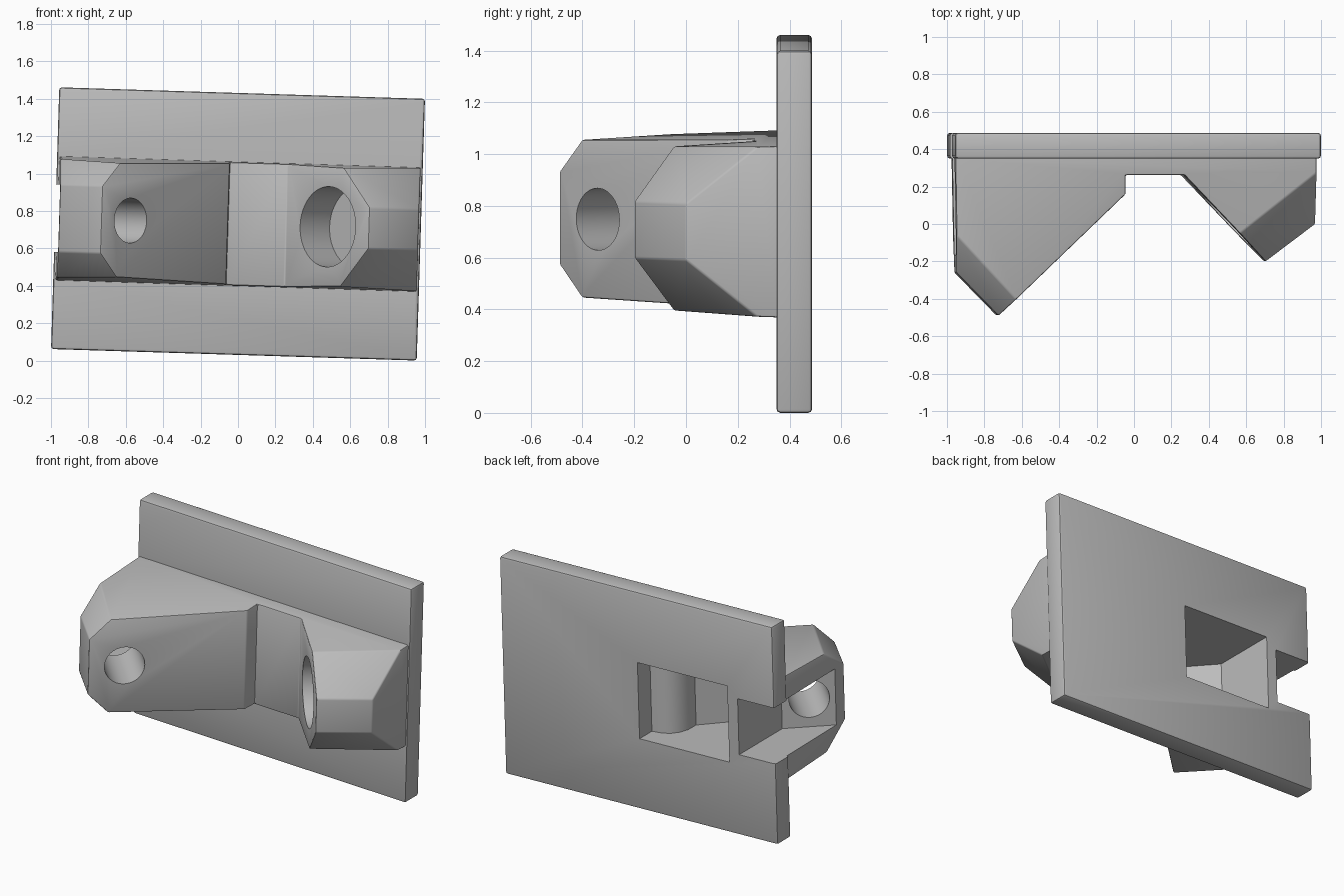
import bpy, bmesh, math
from mathutils import Vector, Matrix

cube = bpy.data.objects.get("Cube")
if cube:
    bpy.data.objects.remove(cube, do_unlink=True)

TILT = math.radians(1.8)
HALF_W, HALF_H = 0.978, 0.70

grey = bpy.data.materials.new("plain_grey")
grey.use_nodes = True
grey.diffuse_color = (0.5, 0.5, 0.5, 1)
grey.node_tree.nodes["Principled BSDF"].inputs["Base Color"].default_value = (0.5, 0.5, 0.5, 1)


def make_object(name, bm):
    bmesh.ops.recalc_face_normals(bm, faces=bm.faces[:])
    mesh = bpy.data.meshes.new(name)
    bm.to_mesh(mesh)
    bm.free()
    obj = bpy.data.objects.new(name, mesh)
    bpy.context.collection.objects.link(obj)
    mesh.materials.append(grey)
    return obj


def prism(outline, half_height):
    """Extrude a plan outline symmetrically; half_height depends on y."""
    bm = bmesh.new()
    rings = [[bm.verts.new((x, y, s * half_height(y))) for x, y in outline] for s in (-1, 1)]
    n = len(outline)
    bm.faces.new(rings[0])
    bm.faces.new(rings[1])
    for i in range(n):
        j = (i + 1) % n
        bm.faces.new((rings[0][i], rings[0][j], rings[1][j], rings[1][i]))
    return bm


def drill(name, centre, direction, radius, start, end):
    """Cylinder along a horizontal direction between two distances."""
    d = Vector(direction).normalized()
    bm = bmesh.new()
    bmesh.ops.create_cone(bm, cap_ends=True, segments=48, radius1=radius,
                          radius2=radius, depth=end - start)
    spin = d.to_track_quat('Z', 'Y').to_matrix().to_4x4()
    place = Matrix.Translation(Vector(centre) + d * (start + end) / 2)
    bmesh.ops.transform(bm, matrix=place @ spin, verts=bm.verts[:])
    return make_object(name, bm)


def apply_modifier(obj, kind, **settings):
    mod = obj.modifiers.new(kind.title(), kind)
    for key, value in settings.items():
        setattr(mod, key, value)
    bpy.context.view_layer.objects.active = obj
    bpy.ops.object.modifier_apply(modifier=mod.name)


def combine(obj, other, operation):
    other.hide_render = True
    apply_modifier(obj, 'BOOLEAN', operation=operation, solver='EXACT', object=other)
    bpy.data.objects.remove(other, do_unlink=True)


def soften(obj, width):
    apply_modifier(obj, 'BEVEL', width=width, segments=2, limit_method='ANGLE',
                   angle_limit=math.radians(25))


# Back plate
plate = make_object("mounting_bracket", prism(
    [(-HALF_W, 0.35), (HALF_W, 0.35), (HALF_W, 0.487), (-HALF_W, 0.487)],
    lambda y: HALF_H))
soften(plate, 0.014)

# Two-legged body with slightly drafted top and bottom
tip_left, tip_right = Vector((-0.73, -0.49)), Vector((0.70, -0.20))
end_left, end_right = Vector((-0.955, -0.26)), Vector((0.965, 0.0))
body_outline = [(-0.967, 0.42), end_left, tip_left, (-0.055, 0.16), (-0.055, 0.262),
                (0.26, 0.262), tip_right, end_right, (0.967, 0.42)]
bm = prism(body_outline, lambda y: 0.319 + 0.035 * y)

# Chamfers above and below the outer face of each leg
for a, b, flat in ((end_left, tip_left, 0.18), (tip_right, end_right, 0.11)):
    edge = b - a
    outward = Vector((edge.y, -edge.x, 0)).normalized()
    for s in (-1, 1):
        result = bmesh.ops.bisect_plane(
            bm, geom=bm.verts[:] + bm.edges[:] + bm.faces[:],
            plane_co=(a.x, a.y, s * flat), plane_no=outward + Vector((0, 0, s)),
            clear_outer=True)
        cut = [e for e in result["geom_cut"] if isinstance(e, bmesh.types.BMEdge)]
        bmesh.ops.holes_fill(bm, edges=cut)
body = make_object("body", bm)
soften(body, 0.008)
combine(plate, body, 'UNION')

# Open slot behind the long leg
combine(plate, make_object("slot_cutter", prism(
    [(-0.717, 0.6), (-0.717, 0.045), (-0.96, -0.17), (-1.1, -0.17), (-1.1, 0.6)],
    lambda y: 0.18)), 'DIFFERENCE')

# Rear window hollowing the body, rounded around the front step
combine(plate, make_object("window_cutter", prism(
    [(0, 0.6), (0, 0.36), (-0.07, 0.35), (-0.115, 0.325), (-0.148, 0.285),
     (-0.168, 0.23), (-0.17, 0.15), (-0.457, -0.137), (-0.645, 0.06), (-0.645, 0.6)],
    lambda y: 0.245)), 'DIFFERENCE')

# Through hole in the long leg, blind bore in the short leg
combine(plate, drill("hole_cutter", (-0.575, -0.341, 0), (-0.69, 0.72, 0), 0.12, -0.2, 0.55),
        'DIFFERENCE')
combine(plate, drill("bore_cutter", (0.48, 0.03, 0), (0.72, 0.69, 0), 0.215, -0.2, 0.22),
        'DIFFERENCE')

# Tilt and stand on the ground
lift = HALF_H * math.cos(TILT) + HALF_W * math.sin(TILT)
plate.data.transform(Matrix.Translation((0, 0, lift)) @ Matrix.Rotation(TILT, 4, 'Y'))
bpy.ops.object.select_all(action='DESELECT')
plate.select_set(True)
bpy.context.view_layer.objects.active = plate
bpy.ops.object.shade_smooth_by_angle(angle=math.radians(30))
